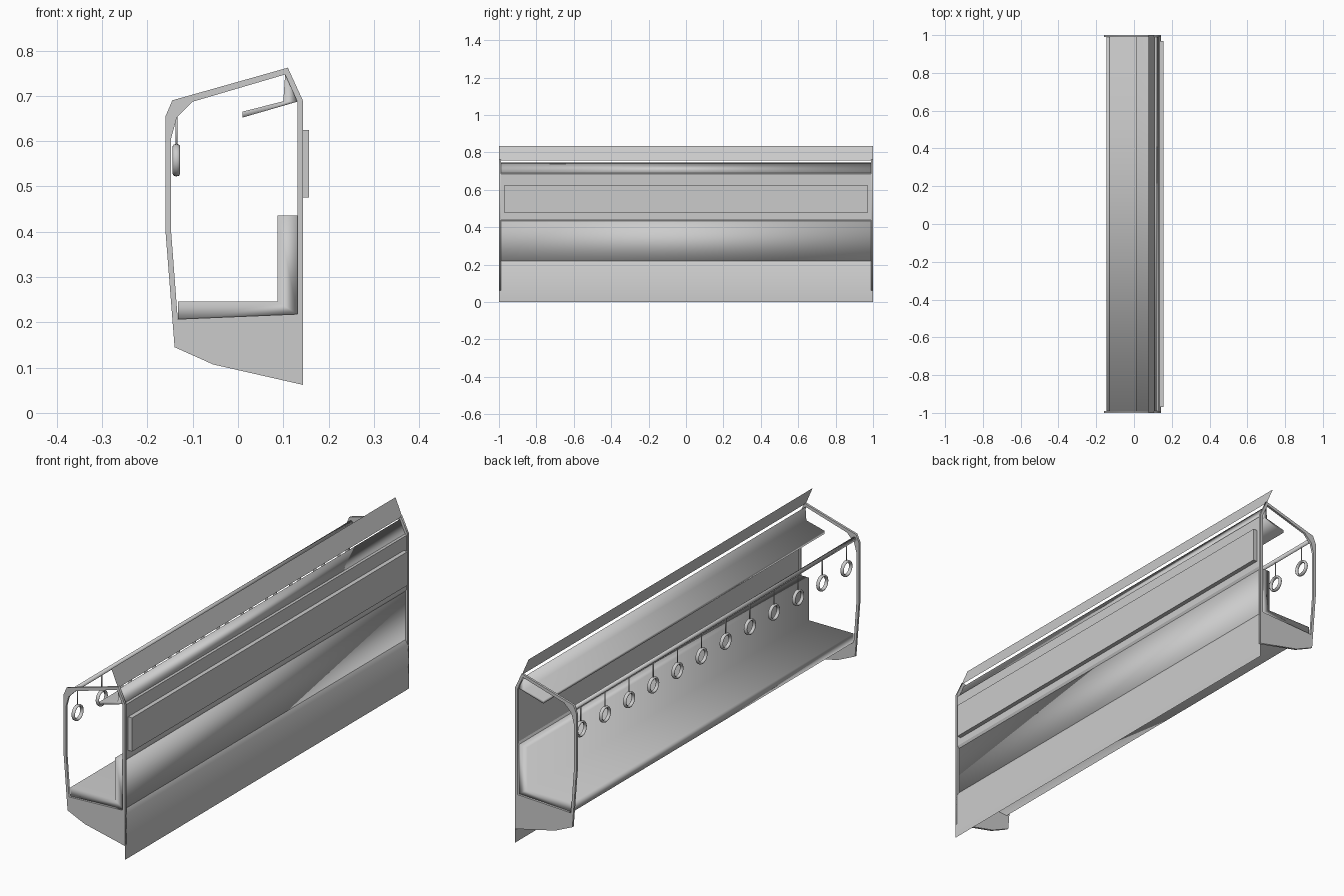
import bpy, bmesh
from math import pi
from mathutils import Matrix

if "Cube" in bpy.data.objects:
    bpy.data.objects.remove(bpy.data.objects["Cube"])


def add_mesh(name, bm, smooth=False):
    me = bpy.data.meshes.new(name)
    bm.to_mesh(me)
    bm.free()
    for p in me.polygons:
        p.use_smooth = smooth
    ob = bpy.data.objects.new(name, me)
    bpy.context.collection.objects.link(ob)
    return ob


def extrude_profile(name, pts, half, closed=True, smooth=False):
    """Sweep an x-z profile along y; closed profiles get end caps."""
    bm = bmesh.new()
    a = [bm.verts.new((x, -half, z)) for x, z in pts]
    b = [bm.verts.new((x, half, z)) for x, z in pts]
    n = len(pts)
    for i in range(n if closed else n - 1):
        j = (i + 1) % n
        bm.faces.new((a[i], a[j], b[j], b[i]))
    if closed:
        bm.faces.new(a)
        bm.faces.new(b)
        bmesh.ops.recalc_face_normals(bm, faces=bm.faces)
    else:
        bm.normal_update()
        if sum(f.normal.x for f in bm.faces) < 0:
            bmesh.ops.reverse_faces(bm, faces=bm.faces)
    return add_mesh(name, bm, smooth)


def outline_plate(name, loops, y, thick):
    """Flat plate in the x-z plane with a hole, from filled 2D outlines."""
    cu = bpy.data.curves.new(name, 'CURVE')
    cu.dimensions = '2D'
    cu.fill_mode = 'BOTH'
    cu.extrude = thick / 2
    for pts in loops:
        s = cu.splines.new('POLY')
        s.points.add(len(pts) - 1)
        for p, (x, z) in zip(s.points, pts):
            p.co = (x, z, 0, 1)
        s.use_cyclic_u = True
    ob = bpy.data.objects.new(name, cu)
    bpy.context.collection.objects.link(ob)
    ob.location.y = y
    ob.rotation_euler.x = pi / 2
    bpy.ops.object.select_all(action='DESELECT')
    ob.select_set(True)
    bpy.context.view_layer.objects.active = ob
    bpy.ops.object.convert(target='MESH')


def rod(name, p, radius, length, axis, sides=12):
    bm = bmesh.new()
    rot = Matrix.Rotation(pi / 2, 4, 'X') if axis == 'y' else Matrix()
    bmesh.ops.create_cone(bm, cap_ends=True, segments=sides, radius1=radius, radius2=radius,
                          depth=length, matrix=Matrix.Translation(p) @ rot)
    return add_mesh(name, bm, True)


# End frames with the large opening
outer = [(-.16, .655), (-.145, .69), (.11, .762), (.143, .69), (.143, .062),
         (-.055, .107), (-.14, .145), (-.16, .4)]
inner = [(-.148, .405), (-.148, .605), (-.135, .652), (-.1, .687), (.104, .747),
         (.131, .687), (.131, .218), (-.133, .207)]
for side, y in (("front", -.995), ("back", .995)):
    outline_plate(side + "_end_frame", (outer, inner), y, .01)

# Floor with raised back, and the overhead rack
extrude_profile("floor_and_back", [(-.132, .246), (.087, .246), (.087, .436), (.132, .436),
                                   (.132, .217), (-.132, .206)], .99, smooth=True)
extrude_profile("overhead_rack", [(.01, .665), (.1, .688), (.104, .747), (.131, .687),
                                  (.01, .652)], .99, smooth=True)

# Thin outer skins: top board, side wall, lower apron
extrude_profile("top_board", [(.076, .834), (.109, .757)], 1, closed=False)
extrude_profile("side_wall", [(.131, .69), (.138, .685), (.138, .445), (.132, .434)], .99,
                closed=False)
extrude_profile("lower_apron", [(.131, .22), (.143, .2), (.143, 0)], 1, closed=False, smooth=True)

# Long window panel on the outside
extrude_profile("window_panel", [(.138, .475), (.157, .475), (.157, .625), (.138, .625)], .97)

# Hand rail with hanging straps and rings
rod("hand_rail", (-.136, 0, .668), .009, 1.99, 'y')
for i in range(12):
    y = -.935 + i * 1.87 / 11
    rod(f"strap_{i + 1}", (-.136, y, .627), .0025, .08, 'z', 8)
    bpy.ops.mesh.primitive_torus_add(major_radius=.0305, minor_radius=.0055, major_segments=24,
                                     minor_segments=8, location=(-.136, y, .558),
                                     rotation=(0, pi / 2, 0))
    ring = bpy.context.object
    ring.name = f"hand_ring_{i + 1}"
    ring.scale.z = 1.5  # wider across the aisle than it is thick
    bpy.ops.object.shade_smooth()
